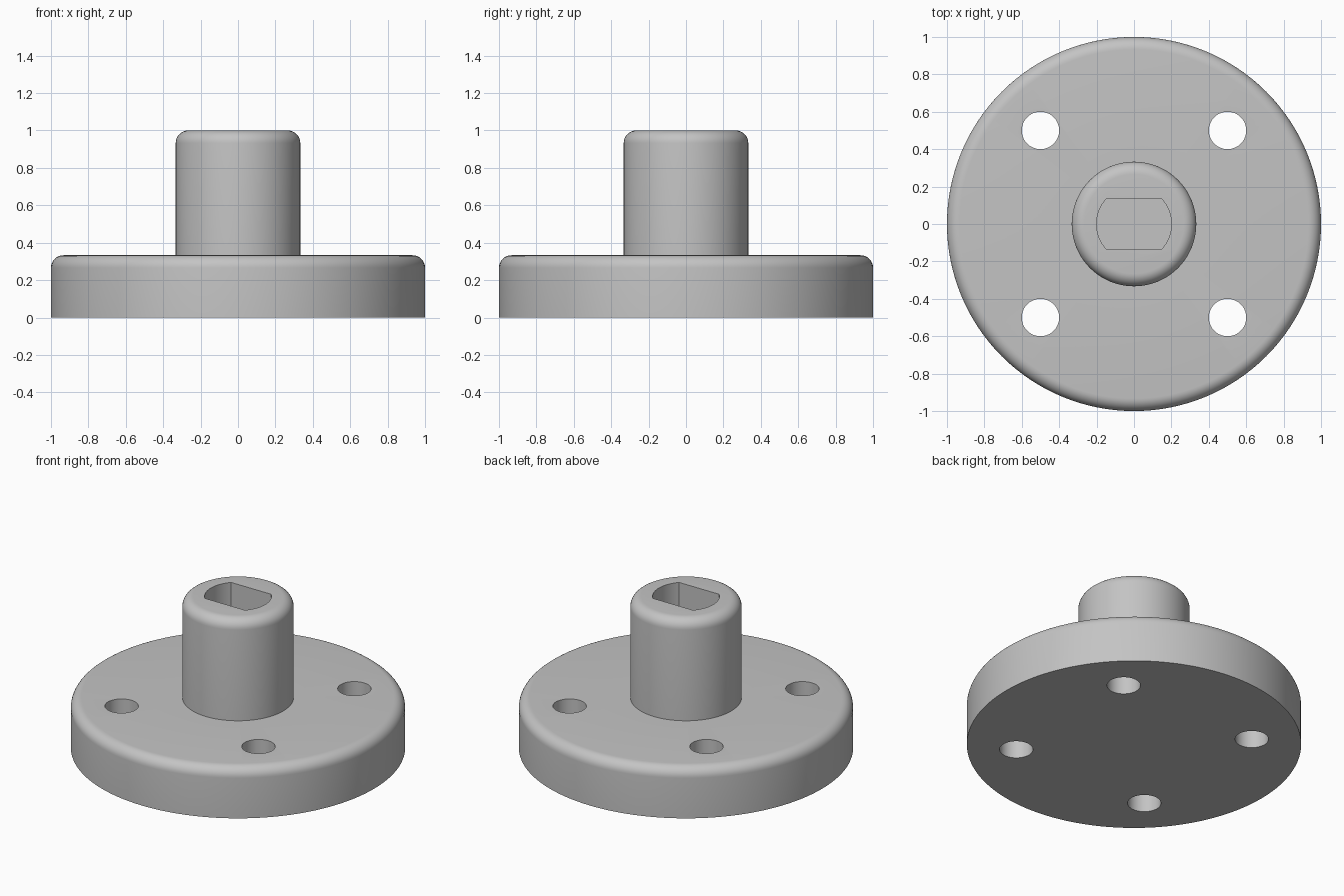
import bpy
import bmesh
from math import sin, cos, pi, radians, sqrt, asin

cube = bpy.data.objects.get("Cube")
if cube:
    bpy.data.objects.remove(cube, do_unlink=True)

FLANGE_R, FLANGE_H = 1.0, 0.333
HUB_R, HUB_H = 0.333, 1.0
FILLET = 0.067
BOLT_R, BOLT_OFFSET = 0.1, 0.5
BORE_R, BORE_FLAT = 0.2, 0.137

# Material
grey = bpy.data.materials.new("plain grey")
grey.use_nodes = True
colour = (0.55, 0.55, 0.55, 1)
grey.diffuse_color = colour
grey.node_tree.nodes["Principled BSDF"].inputs["Base Color"].default_value = colour


def add_object(name, bm):
    bmesh.ops.recalc_face_normals(bm, faces=bm.faces)
    mesh = bpy.data.meshes.new(name)
    bm.to_mesh(mesh)
    bm.free()
    mesh.materials.append(grey)
    obj = bpy.data.objects.new(name, mesh)
    bpy.context.collection.objects.link(obj)
    return obj


def rounded_edge(radius, top, steps=8):
    """Profile points of a rounded upper rim, from side to top."""
    angles = [i * pi / 2 / steps for i in range(steps + 1)]
    return [(radius - FILLET + FILLET * cos(a), top - FILLET + FILLET * sin(a))
            for a in angles]


def lathe(name, profile, sides=128):
    bm = bmesh.new()
    verts = [bm.verts.new((r, 0, z)) for r, z in profile]
    edges = [bm.edges.new(pair) for pair in zip(verts, verts[1:])]
    bmesh.ops.spin(bm, geom=verts + edges, cent=(0, 0, 0), axis=(0, 0, 1),
                   angle=2 * pi, steps=sides, use_merge=True)
    bmesh.ops.remove_doubles(bm, verts=bm.verts, dist=0.0001)
    # Close the flat underside and hub top
    rims = [e for e in bm.edges if e.is_boundary]
    bmesh.ops.holes_fill(bm, edges=rims, sides=0)
    return add_object(name, bm)


def prism(name, outline, bottom, top):
    bm = bmesh.new()
    face = bm.faces.new([bm.verts.new((x, y, bottom)) for x, y in outline])
    grown = bmesh.ops.extrude_face_region(bm, geom=[face])["geom"]
    moved = [v for v in grown if isinstance(v, bmesh.types.BMVert)]
    bmesh.ops.translate(bm, verts=moved, vec=(0, 0, top - bottom))
    return add_object(name, bm)


def cut(body, cutter):
    cutter.hide_render = True
    mod = body.modifiers.new("cut", "BOOLEAN")
    mod.operation = "DIFFERENCE"
    mod.solver = "EXACT"
    mod.object = cutter
    bpy.context.view_layer.objects.active = body
    bpy.ops.object.modifier_apply(modifier=mod.name)
    bpy.data.objects.remove(cutter, do_unlink=True)


# Flange and hub in one turned piece
profile = ([(FLANGE_R, 0)] + rounded_edge(FLANGE_R, FLANGE_H)
           + [(HUB_R, FLANGE_H)] + rounded_edge(HUB_R, HUB_H))
body = lathe("flanged_hub", profile)

# Four bolt holes through the flange
for sx in (-1, 1):
    for sy in (-1, 1):
        ring = [(sx * BOLT_OFFSET + BOLT_R * cos(i * pi / 24),
                 sy * BOLT_OFFSET + BOLT_R * sin(i * pi / 24)) for i in range(48)]
        cut(body, prism("bolt_hole_cutter", ring, -0.1, FLANGE_H + 0.1))

# Blind shaft bore with two flats
half = asin(BORE_FLAT / BORE_R)
arc = [-half + 2 * half * i / 16 for i in range(17)]
outline = [(s * BORE_R * cos(a), s * BORE_R * sin(a)) for s in (1, -1) for a in arc]
cut(body, prism("shaft_bore_cutter", outline, FLANGE_H, HUB_H + 0.1))

# Smooth the round walls, keep the rims crisp
bpy.ops.object.select_all(action="DESELECT")
body.select_set(True)
bpy.context.view_layer.objects.active = body
bpy.ops.object.shade_smooth_by_angle(angle=radians(30))
